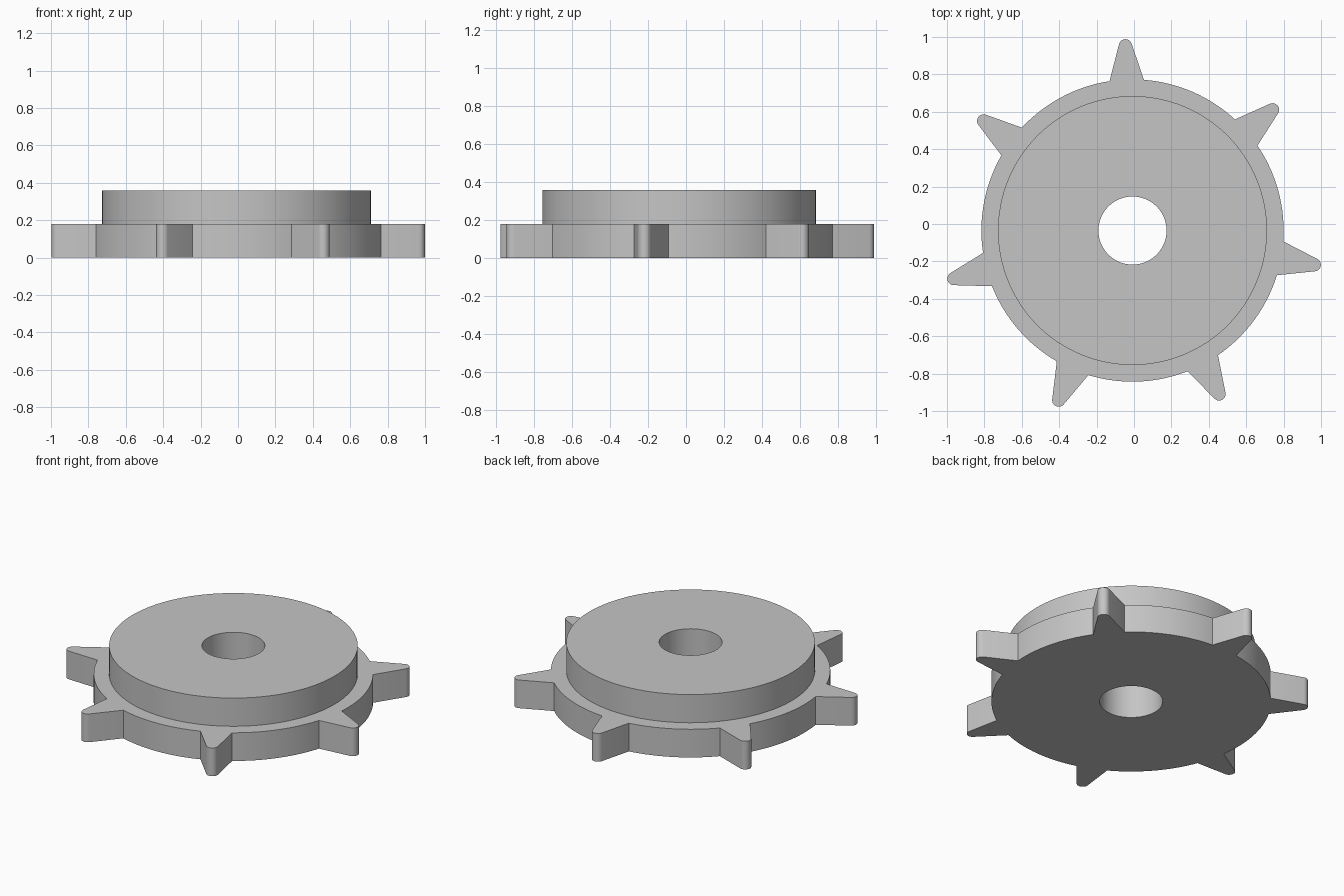
import bpy
import bmesh
from math import cos, sin, radians
from mathutils import Vector

cube = bpy.data.objects.get("Cube")
if cube:
    bpy.data.objects.remove(cube, do_unlink=True)

CENTRE = Vector((-0.008, -0.035, 0))
TEETH, FIRST_ANGLE = 7, 92.2
ROOT_R, HUB_R, BORE_R = 0.808, 0.719, 0.182
TIP_DIST, TIP_R = 0.989, 0.035
HALF_BASE, TIP_SWEEP = 6.55, 73
PLATE_Z, HUB_Z = 0.18, 0.36


def polar(radius, degrees):
    a = radians(degrees)
    return Vector((radius * cos(a), radius * sin(a), 0))


def circle(radius, steps=128):
    return [polar(radius, 360 * i / steps) for i in range(steps)]


def toothed_outline():
    pitch = 360 / TEETH
    points = []
    for t in range(TEETH):
        mid = FIRST_ANGLE + t * pitch
        # rounded tooth tip
        for i in range(11):
            turn = TIP_SWEEP * (i / 5 - 1)
            points.append(polar(TIP_DIST, mid) + polar(TIP_R, mid + turn))
        # root arc up to the next tooth
        gap = pitch - 2 * HALF_BASE
        for i in range(17):
            points.append(polar(ROOT_R, mid + HALF_BASE + gap * i / 16))
    return points


bm = bmesh.new()


def add_loop(points, z):
    verts = [bm.verts.new(CENTRE + p + Vector((0, 0, z))) for p in points]
    edges = [bm.edges.new((v, verts[i - 1])) for i, v in enumerate(verts)]
    return verts, edges


def wall(low, high):
    a, b = low[0], high[0]
    for i in range(len(a)):
        bm.faces.new((a[i - 1], a[i], b[i], b[i - 1]))


def flat_ring(outer, inner, normal):
    bmesh.ops.triangle_fill(bm, use_beauty=True, normal=normal,
                            edges=outer[1] + inner[1])


# toothed plate, raised hub and through bore as one solid
outline = toothed_outline()
plate_low, plate_high = add_loop(outline, 0), add_loop(outline, PLATE_Z)
hub_low, hub_high = (add_loop(circle(HUB_R), z) for z in (PLATE_Z, HUB_Z))
bore_low, bore_high = (add_loop(circle(BORE_R), z) for z in (0, HUB_Z))
wall(plate_low, plate_high)
wall(hub_low, hub_high)
wall(bore_low, bore_high)
flat_ring(plate_low, bore_low, (0, 0, -1))
flat_ring(plate_high, hub_low, (0, 0, 1))
flat_ring(hub_high, bore_high, (0, 0, 1))
bmesh.ops.recalc_face_normals(bm, faces=bm.faces)

mesh = bpy.data.meshes.new("sprocket_wheel")
bm.to_mesh(mesh)
bm.free()
wheel = bpy.data.objects.new("sprocket_wheel", mesh)
bpy.context.collection.objects.link(wheel)

# plain grey metal
grey = bpy.data.materials.new("light_grey")
grey.use_nodes = True
colour = (0.56, 0.56, 0.56, 1)
grey.diffuse_color = colour
grey.node_tree.nodes["Principled BSDF"].inputs["Base Color"].default_value = colour
mesh.materials.append(grey)

bpy.ops.object.select_all(action="DESELECT")
wheel.select_set(True)
bpy.context.view_layer.objects.active = wheel
bpy.ops.object.shade_smooth_by_angle(angle=radians(25))
